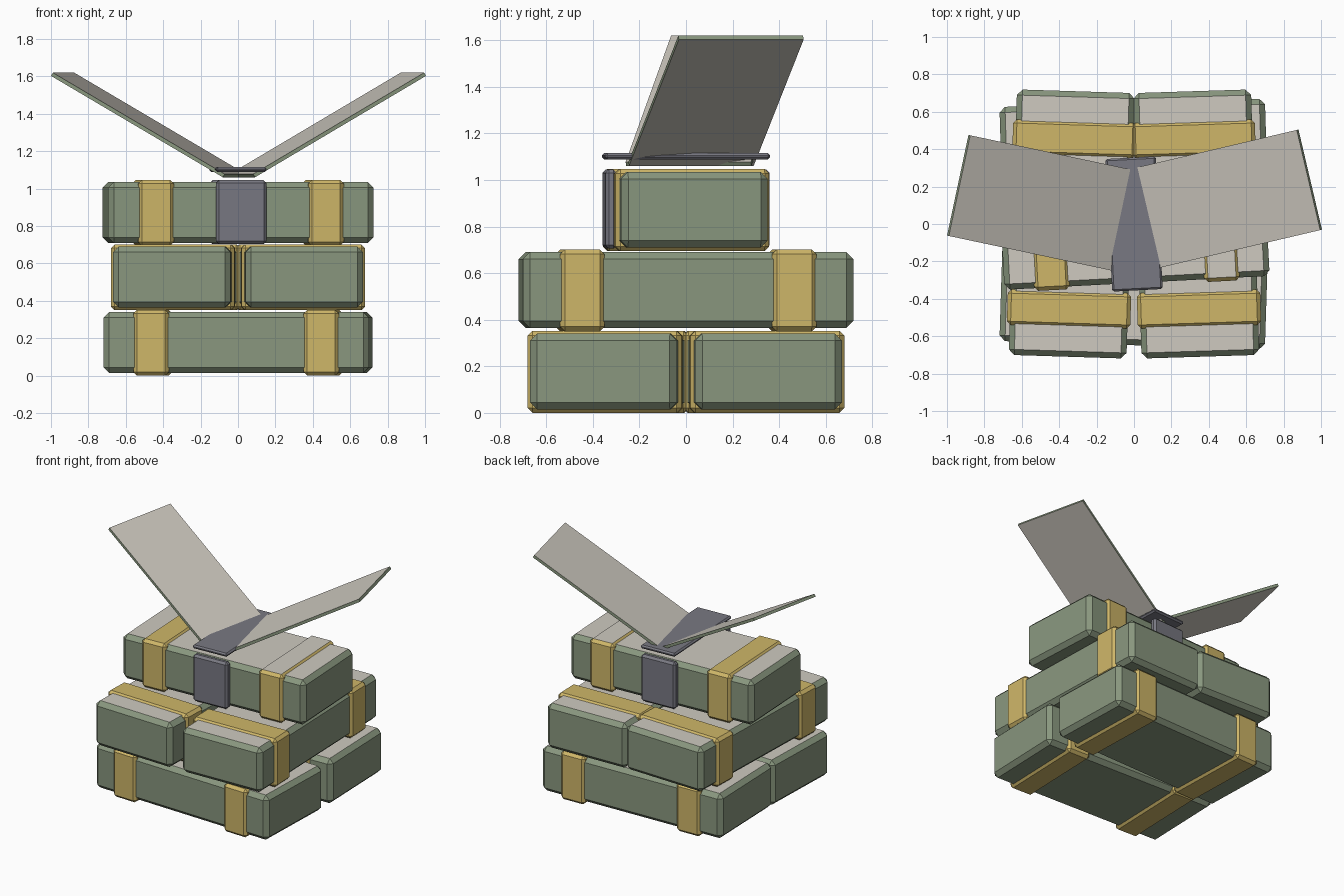
import bpy, bmesh
from math import radians, sin, cos
from mathutils import Matrix, Vector

if "Cube" in bpy.data.objects:
    bpy.data.objects.remove(bpy.data.objects["Cube"])


def make_material(name, rgb):
    mat = bpy.data.materials.new(name)
    mat.use_nodes = True
    color = (*rgb, 1)
    mat.diffuse_color = color
    mat.node_tree.nodes["Principled BSDF"].inputs["Base Color"].default_value = color
    return mat


green = make_material("muted green", (0.25, 0.31, 0.21))
paper = make_material("warm paper", (0.62, 0.59, 0.53))
gold = make_material("gold band", (0.62, 0.47, 0.14))
slate = make_material("slate strap", (0.19, 0.19, 0.225))


def box(name, size, center, bevel, mats, frame, face_rule=None):
    """Chamfered box; face_rule picks faces that take the second material."""
    bm = bmesh.new()
    bmesh.ops.create_cube(bm, size=1)
    bmesh.ops.scale(bm, vec=size, verts=bm.verts)
    if bevel:
        bmesh.ops.bevel(bm, geom=bm.edges[:], offset=bevel, segments=1,
                        affect='EDGES', profile=0.5)
    bm.normal_update()
    for f in bm.faces:
        if face_rule and face_rule(f.normal):
            f.material_index = 1
    bmesh.ops.translate(bm, vec=center, verts=bm.verts)
    mesh = bpy.data.meshes.new(name)
    bm.to_mesh(mesh)
    bm.free()
    for m in mats:
        mesh.materials.append(m)
    obj = bpy.data.objects.new(name, mesh)
    obj.matrix_world = frame
    bpy.context.collection.objects.link(obj)
    return obj


def upward(n):
    return n.z > 0.95


def bundle(name, frame, papered_band=False):
    """One brick along local x with two wrapped bands."""
    box(name + "_brick", (1.42, 0.63, 0.325), (0, 0, 0.1775), 0.03,
        [green, paper], frame, upward)
    for side, x in (("left", -0.455), ("right", 0.455)):
        rule = upward if papered_band and x > 0 else None
        box(f"{name}_{side}_band", (0.19, 0.66, 0.352), (x, 0, 0.176), 0.02,
            [gold, paper], frame, rule)


def turn(degrees):
    return Matrix.Rotation(radians(degrees), 4, 'Z')


# Two crossed layers, each a pair of slightly splayed bundles
for layer, z, spin in (("bottom", 0, 0), ("middle", 0.35, -90)):
    for part, s in (("first", -1), ("second", 1)):
        frame = turn(spin) @ Matrix.Translation((0, s * 0.333, z)) @ turn(s * 1.8)
        bundle(f"{layer}_{part}", frame)

# Single top bundle with a cut strap
top = Matrix.Translation((0, 0, 0.695)) @ turn(3)
bundle("top", top, papered_band=True)
for side, s in (("front", -1), ("back", 1)):
    box(f"strap_{side}", (0.27, 0.05, 0.34), (0, s * 0.328, 0.18), 0.015,
        [slate], top)
box("strap_lifted_top", (0.27, 0.71, 0.026), (0, 0, 0.407), 0.01, [slate], top)

# Two raised notes spreading outwards
length, width, thick, slope = 1.084, 0.55, 0.02, 30
for side, s, yaw in (("left", -1, 12), ("right", 1, 13.2)):
    tip = Vector((s * 0.9325, 0.22 + s * 0.015, 1.62))
    frame = (Matrix.Translation(tip) @ turn(s * yaw)
             @ Matrix.Rotation(radians(-s * slope), 4, 'Y'))
    box(f"raised_note_{side}", (length, width, thick),
        (-s * length / 2, 0, -thick / 2), 0, [green, paper], frame,
        lambda n: abs(n.z) > 0.9)
